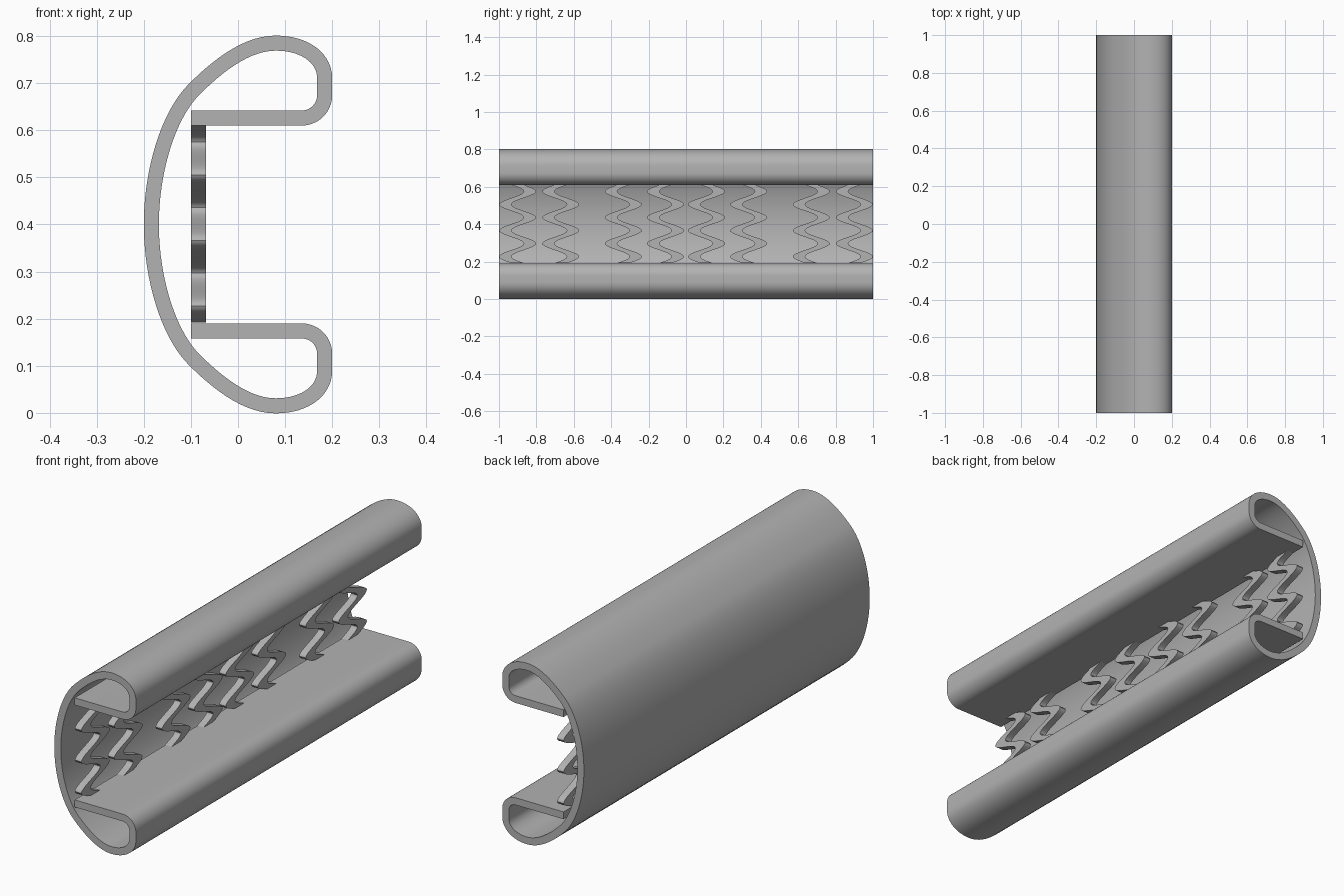
import bpy, math
from mathutils import Vector
from mathutils.geometry import interpolate_bezier

cube = bpy.data.objects.get("Cube")
if cube:
    bpy.data.objects.remove(cube)

grey = bpy.data.materials.new("plain_grey")
grey.use_nodes = True
grey.diffuse_color = (0.45, 0.45, 0.45, 1)
grey.node_tree.nodes["Principled BSDF"].inputs["Base Color"].default_value = grey.diffuse_color

MID = 0.4       # height of the mirror plane
WALL = 0.032    # sheet thickness


def add_band(name, side_a, side_b, lift):
    """Solid strip between two matching edge lines; lift maps (u, v, end) to 3D."""
    n = len(side_a)
    outline = side_a + side_b[::-1]
    m = len(outline)
    verts = [lift(u, v, e) for e in (0, 1) for u, v in outline]
    faces = [(i, (i + 1) % m, (i + 1) % m + m, i + m) for i in range(m)]
    for i in range(n - 1):
        quad = (i, i + 1, m - 2 - i, m - 1 - i)
        faces += [quad[::-1], tuple(k + m for k in quad)]
    mesh = bpy.data.meshes.new(name)
    mesh.from_pydata(verts, [], faces)
    mesh.materials.append(grey)
    obj = bpy.data.objects.new(name, mesh)
    bpy.context.collection.objects.link(obj)
    bpy.ops.object.select_all(action='DESELECT')
    obj.select_set(True)
    bpy.context.view_layer.objects.active = obj
    bpy.ops.object.mode_set(mode='EDIT')
    bpy.ops.mesh.select_all(action='SELECT')
    bpy.ops.mesh.normals_make_consistent(inside=False)
    bpy.ops.object.mode_set(mode='OBJECT')
    bpy.ops.object.shade_smooth_by_angle(angle=math.radians(35))
    return obj


def bezier(a, b, c, d, count):
    pts = interpolate_bezier(*[Vector((*p, 0)) for p in (a, b, c, d)], count)
    return [p.to_2d() for p in pts]


# Centre line of the upper half of the sheet, from lip end round to the back
half = [Vector((-0.1, 0.626))]
half += bezier((0.135, 0.626), (0.163, 0.626), (0.184, 0.648), (0.184, 0.675), 12)
half += bezier((0.184, 0.71), (0.184, 0.755), (0.14, 0.785), (0.08, 0.785), 16)
half += bezier((0.08, 0.785), (0.02, 0.785), (-0.04, 0.74), (-0.093, 0.687), 14)[1:]
half += bezier((-0.093, 0.687), (-0.15, 0.63), (-0.184, 0.51), (-0.184, MID), 20)[1:]
line = half + [Vector((p.x, 2 * MID - p.y)) for p in half[-2::-1]]

# Thicken the centre line to both sides and extrude it along y
left, right = [], []
for i, p in enumerate(line):
    t = (line[min(i + 1, len(line) - 1)] - line[max(i - 1, 0)]).normalized()
    if p.y in (half[0].y, line[-1].y) or i in (0, len(line) - 1):
        t = Vector((1 if i < len(half) else -1, 0))
    offset = Vector((-t.y, t.x)) * WALL / 2
    left.append(tuple(p + offset))
    right.append(tuple(p - offset))
add_band("curved_shell", left, right, lambda x, z, e: (x, 2 * e - 1, z))

# Wavy springs bridging the two lips: centre in y and wave direction
LOW, HIGH, STEPS = 0.192, 0.61, 72
springs = [(-0.9, 1), (-0.67, -1), (-0.335, -1), (-0.11, -1),
           (0.11, 1), (0.335, 1), (0.67, 1), (0.9, -1)]
for k, (centre, sign) in enumerate(springs):
    edges = []
    for shift in (-0.033, 0.033):
        edges.append([(centre + shift + sign * 0.066 * math.sin(6 * math.pi * s / STEPS),
                       HIGH - (HIGH - LOW) * s / STEPS) for s in range(STEPS + 1)])
    add_band(f"wavy_spring_{k + 1}", edges[0], edges[1],
             lambda y, z, e: (-0.1 + WALL * e, y, z))
